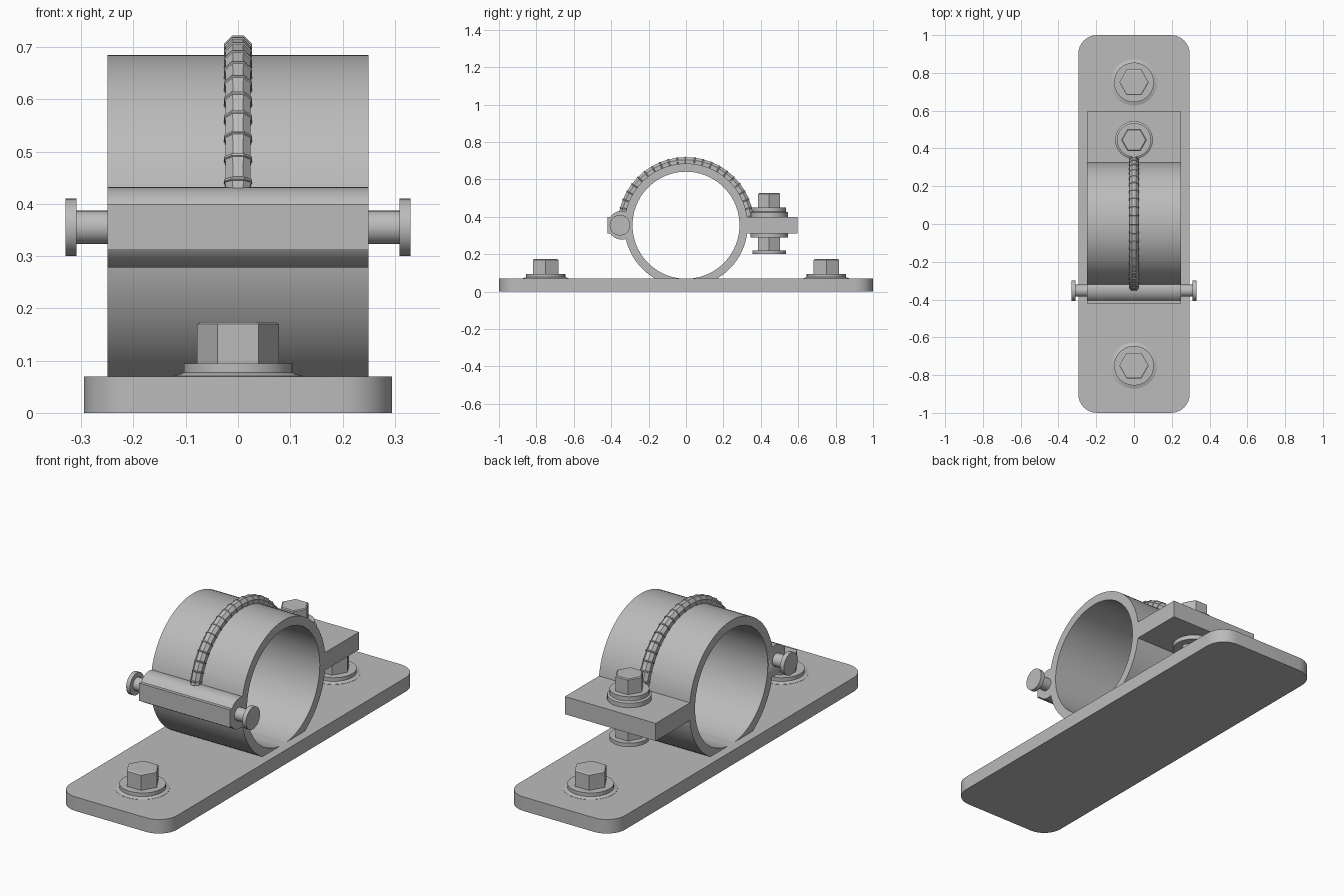
import bpy, bmesh, math
from mathutils import Matrix, Vector

if "Cube" in bpy.data.objects:
    bpy.data.objects.remove(bpy.data.objects["Cube"])

steel = bpy.data.materials.new("grey_steel")
steel.diffuse_color = (0.5, 0.5, 0.5, 1)
steel.use_nodes = True
steel.node_tree.nodes["Principled BSDF"].inputs["Base Color"].default_value = steel.diffuse_color
CZ = 0.355  # height of the ring centre


def finish(name, bm, smooth=True):
    bmesh.ops.recalc_face_normals(bm, faces=bm.faces)
    me = bpy.data.meshes.new(name)
    bm.to_mesh(me)
    bm.free()
    ob = bpy.data.objects.new(name, me)
    bpy.context.collection.objects.link(ob)
    me.materials.append(steel)
    bpy.ops.object.select_all(action='DESELECT')
    ob.select_set(True)
    bpy.context.view_layer.objects.active = ob
    if smooth:
        bpy.ops.object.shade_smooth_by_angle(angle=math.radians(32))
    return ob


def bridge(bm, loops, closed=False):
    n = len(loops[0])
    pairs = list(zip(loops, loops[1:]))
    if closed:
        pairs.append((loops[-1], loops[0]))
    for a, b in pairs:
        for i in range(n):
            j = (i + 1) % n
            bm.faces.new((a[i], a[j], b[j], b[i]))
    if not closed:
        bm.faces.new(loops[0])
        bm.faces.new(loops[-1])


def lathe(name, profile, n, loc, along_x=False, closed=False, smooth=True):
    """Revolve (radius, height) points about z, or about x."""
    bm = bmesh.new()
    loops = [[bm.verts.new((r * math.cos(2 * math.pi * i / n),
                            r * math.sin(2 * math.pi * i / n), h))
              for i in range(n)] for r, h in profile]
    bridge(bm, loops, closed)
    m = Matrix.Translation(loc)
    if along_x:
        m = m @ Matrix.Rotation(math.pi / 2, 4, 'Y')
    bm.transform(m)
    return finish(name, bm, smooth)


def box(name, x, y0, y1, z0, z1):
    bm = bmesh.new()
    bmesh.ops.create_cube(bm, size=1)
    bm.transform(Matrix.Translation((0, (y0 + y1) / 2, (z0 + z1) / 2))
                 @ Matrix.Diagonal((2 * x, y1 - y0, z1 - z0, 1)))
    return finish(name, bm, False)


def cut(ob, cutter):
    mod = ob.modifiers.new("cut", 'BOOLEAN')
    mod.operation = 'DIFFERENCE'
    mod.solver = 'EXACT'
    mod.object = cutter
    bpy.context.view_layer.objects.active = ob
    bpy.ops.object.modifier_apply(modifier=mod.name)


# base plate with rounded corners
bm = bmesh.new()
outline = []
R = 0.1
for k, (sx, sy) in enumerate(((1, 1), (-1, 1), (-1, -1), (1, -1))):
    for i in range(9):
        a = math.pi / 2 * (k + i / 8)
        outline.append((sx * (0.295 - R) + R * math.cos(a),
                        sy * (1 - R) + R * math.sin(a)))
bridge(bm, [[bm.verts.new((x, y, z)) for x, y in outline] for z in (0, 0.07)])
finish("base_plate", bm)

# clamp ring
lathe("clamp_ring", [(0.286, -0.25), (0.33, -0.25), (0.33, 0.25), (0.286, 0.25)],
      96, (0, 0, CZ), along_x=True, closed=True)

# clamp flange and hinge block
box("clamp_flange", 0.25, 0.295, 0.595, 0.312, 0.40)
box("hinge_block", 0.25, -0.42, -0.295, 0.312, 0.40)

# hinge barrel, trimmed to the bore of the ring
barrel = lathe("hinge_barrel", [(0.077, -0.25), (0.077, 0.25)], 40,
               (0, -0.342, CZ), along_x=True)
cutter = lathe("bore_cutter", [(0.29, -0.4), (0.29, 0.4)], 96, (0, 0, CZ), along_x=True)
cut(barrel, cutter)
bpy.data.objects.remove(cutter)

# hinge pin with a head at each end
lathe("hinge_pin", [(0.055, -0.33), (0.055, -0.309), (0.032, -0.309),
                    (0.032, 0.309), (0.055, 0.309), (0.055, 0.33)],
      32, (0, -0.353, CZ), along_x=True)

# base bolts with washers
for label, y in (("front", -0.75), ("back", 0.75)):
    lathe(label + "_washer", [(0.123, 0.065), (0.123, 0.071), (0.105, 0.077),
                              (0.105, 0.095)], 32, (0, y, 0))
    lathe(label + "_bolt_head", [(0.078, 0.09), (0.078, 0.17), (0.07, 0.174)],
          6, (0, y, 0), smooth=False)

# clamp bolt: head and washers above, nut and end disc below
BY = 0.445
lathe("clamp_upper_washer", [(0.1, 0.395), (0.1, 0.423), (0.09, 0.428),
                             (0.09, 0.45)], 32, (0, BY, 0))
lathe("clamp_bolt_head", [(0.068, 0.44), (0.068, 0.522), (0.062, 0.526)],
      6, (0, BY, 0), smooth=False)
lathe("clamp_lower_washer", [(0.1, 0.29), (0.1, 0.316)], 32, (0, BY, 0))
lathe("clamp_nut", [(0.068, 0.21), (0.068, 0.3)], 6, (0, BY, 0), smooth=False)
lathe("clamp_end_disc", [(0.09, 0.2), (0.09, 0.219)], 32, (0, BY, 0))

# ribbed cable over the ring: short links, each ending in a raised lip
bm = bmesh.new()
loops = []
LINKS, SIDES = 22, 8
a0, a1 = math.radians(172), math.radians(7)
for k in range(LINKS):
    for t, r in ((0.0, 0.0255), (0.84, 0.0265), (0.88, 0.029), (0.97, 0.029)):
        a = a0 + (a1 - a0) * (k + t) / LINKS
        out = Vector((0, math.cos(a), math.sin(a)))
        ring = []
        for i in range(SIDES):
            b = 2 * math.pi * (i + 0.5) / SIDES
            p = out * (0.34 + r * math.cos(b)) + Vector((r * math.sin(b), 0, CZ))
            ring.append(bm.verts.new(p))
        loops.append(ring)
bridge(bm, loops)
finish("ribbed_cable", bm, False)
